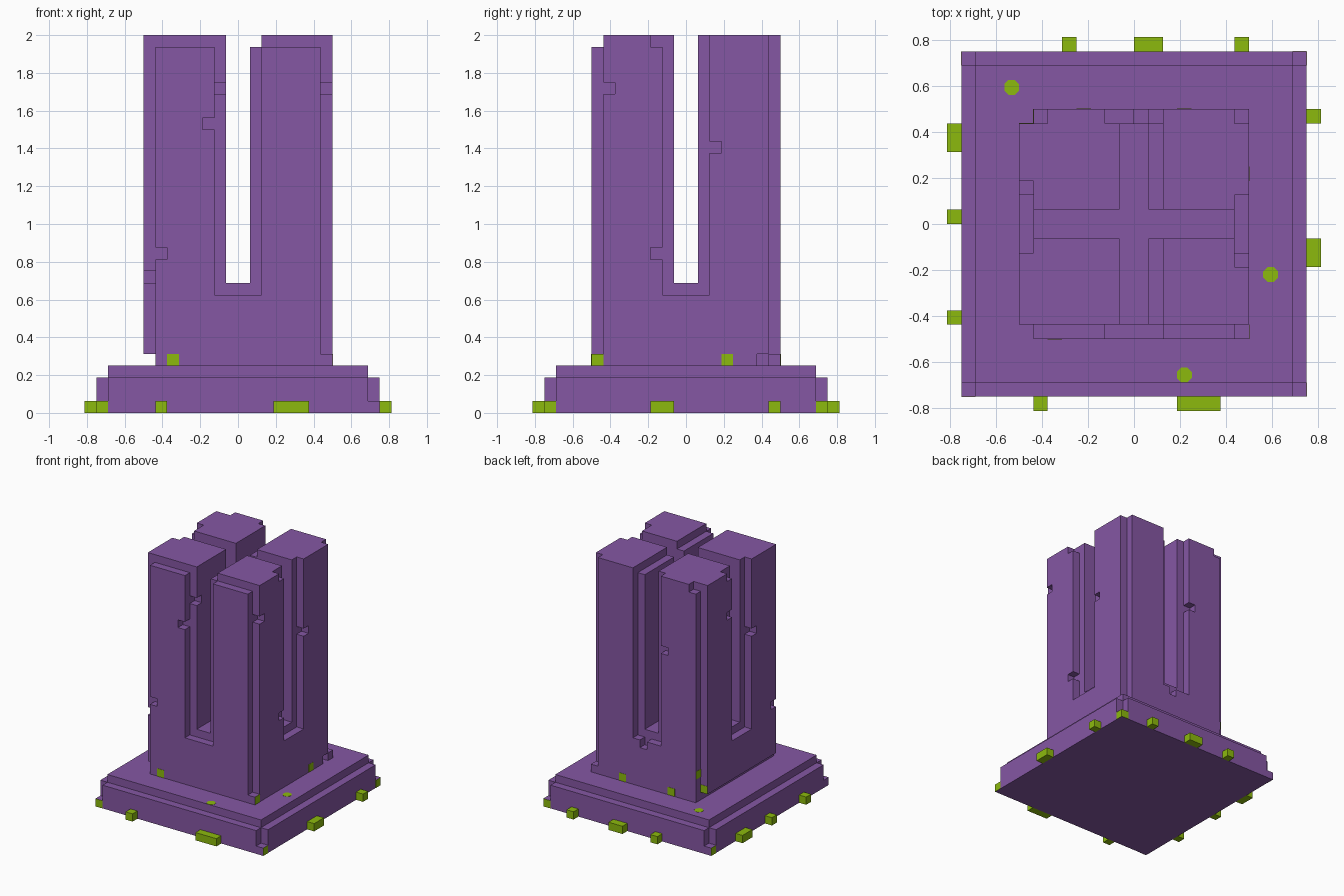
import bpy, bmesh, math
from mathutils import Matrix

if "Cube" in bpy.data.objects:
    bpy.data.objects.remove(bpy.data.objects["Cube"])

U = 1 / 16          # everything sits on a 1/16 grid


def material(name, rgb):
    m = bpy.data.materials.new(name)
    m.diffuse_color = (*rgb, 1)
    m.use_nodes = True
    m.node_tree.nodes["Principled BSDF"].inputs["Base Color"].default_value = m.diffuse_color
    return m


PURPLE = material("purple", (0.235, 0.095, 0.37))
GREEN = material("green", (0.265, 0.49, 0.004))


def make(name, bm, mat):
    mesh = bpy.data.meshes.new(name)
    bm.to_mesh(mesh)
    bm.free()
    mesh.materials.append(mat)
    ob = bpy.data.objects.new(name, mesh)
    bpy.context.collection.objects.link(ob)
    return ob


def box(name, x, y, z, mat=PURPLE):
    """Box from three (low, high) ranges in grid units."""
    spans = [sorted(r) for r in (x, y, z)]
    mid = Matrix.Translation([(a + b) / 2 * U for a, b in spans])
    size = Matrix.Diagonal([(b - a) * U for a, b in spans] + [1])
    bm = bmesh.new()
    bmesh.ops.create_cube(bm, size=1, matrix=mid @ size)
    return make(name, bm, mat)


def combine(target, other, op):
    """Boolean 'other' into 'target' and discard it."""
    mod = target.modifiers.new("bool", 'BOOLEAN')
    mod.operation, mod.solver, mod.object = op, 'EXACT', other
    bpy.context.view_layer.objects.active = target
    bpy.ops.object.modifier_apply(modifier=mod.name)
    bpy.data.objects.remove(other, do_unlink=True)


def cut(target, x, y, z):
    combine(target, box("cutter", x, y, z), 'DIFFERENCE')


def on_side(side, along, depth, z):
    """Ranges for a box on one side: along the wall, out from centre, height."""
    s = -1 if side in ("front", "left") else 1
    out = (s * depth[0], s * depth[1])
    return (along, out, z) if side in ("front", "back") else (out, along, z)


# Plinth: stepped slab with notched corners
plinth = box("plinth", (-12, 12), (-12, 12), (0, 3))
for sx in (-1, 1):
    for sy in (-1, 1):
        cut(plinth, (11 * sx, 14 * sx), (11 * sy, 14 * sy), (1, 5))
combine(plinth, box("step", (-11, 11), (-11, 11), (2, 4)), 'UNION')

# Tower core split into four pillars by crossing slots
tower = box("tower", (-7, 7), (-7, 7), (4, 32))
cut(tower, (-1, 1), (-10, 10), (11, 34))
cut(tower, (-10, 10), (-1, 1), (11, 34))
cut(tower, (0, 2), (-10, 10), (31, 34))          # lowered pillar edge
cut(tower, (-2, 0), (-9, -6), (27, 28))          # chip in the slot edge

# Facing panels: bottom, top and chips as (along start, z start)
panels = {
    "front": (4, 31, [(-7, 13), (-3, 24)]),
    "right": (4, 32, [(-3, 31), (-3, 13), (2, 22), (-7, 27), (6, 4)]),
    "back": (4, 32, [(-7, 31), (0, 9), (-3, 22)]),
    "left": (5, 32, [(2, 31), (2, 26), (-3, 22), (-7, 11)]),
}
for side, (z0, z1, chips) in panels.items():
    panel = box(side + "_panel", *on_side(side, (-7, 7), (7, 8), (z0, z1)))
    cut(panel, *on_side(side, (-2, 2), (6, 9), (10, 34)))
    for a, z in chips:
        cut(panel, *on_side(side, (a, a + 1), (6, 9), (z, z + 1)))
    combine(tower, panel, 'UNION')

# Filled corner blocks at the foot of the tower's right side
for y in (-8, 7):
    combine(tower, box("corner", (7, 8), (y, y + 1), (4, 5)), 'UNION')

# Green pegs around the plinth foot
pegs = {
    "front": [(-7, -6), (3, 6)],
    "back": [(-5, -4), (0, 2), (7, 8)],
    "left": [(-7, -6), (0, 1), (5, 7)],
    "right": [(-3, -1), (7, 8)],
}
for side, spans in pegs.items():
    for i, span in enumerate(spans):
        box(f"{side}_peg_{i + 1}", *on_side(side, span, (12, 13), (0, 1)), GREEN)

# Thin green plates on walls: side, along start, wall distance, z start
T = 0.03
plates = [
    ("front", -12, 12, 0), ("right", -12, 12, 0), ("right", 11, 12, 0),
    ("back", 11, 12, 0), ("left", 11, 12, 0),
    ("front", -6, 8, 4), ("right", -8, 8, 4), ("right", 3, 8, 4),
    ("back", 3, 8, 4), ("back", -4, 8, 4),
    ("left", 7, 7, 7), ("back", -8, 7, 5),
]
for i, (side, a, d, z) in enumerate(plates):
    box(f"wall_plate_{i + 1}", *on_side(side, (a, a + 1), (d, d + T), (z, z + 1)), GREEN)

# Green spots with clipped corners on the plinth top
for i, (x, y) in enumerate([(-8.5, 9.5), (9.5, -3.5), (3.5, -10.5)]):
    bm = bmesh.new()
    place = Matrix.Translation((x * U, y * U, (4 + T / 2) * U)) @ Matrix.Rotation(math.pi / 8, 4, 'Z')
    bmesh.ops.create_cone(bm, cap_ends=True, segments=8, radius1=0.56 * U,
                          radius2=0.56 * U, depth=T * U, matrix=place)
    make(f"top_spot_{i + 1}", bm, GREEN)
